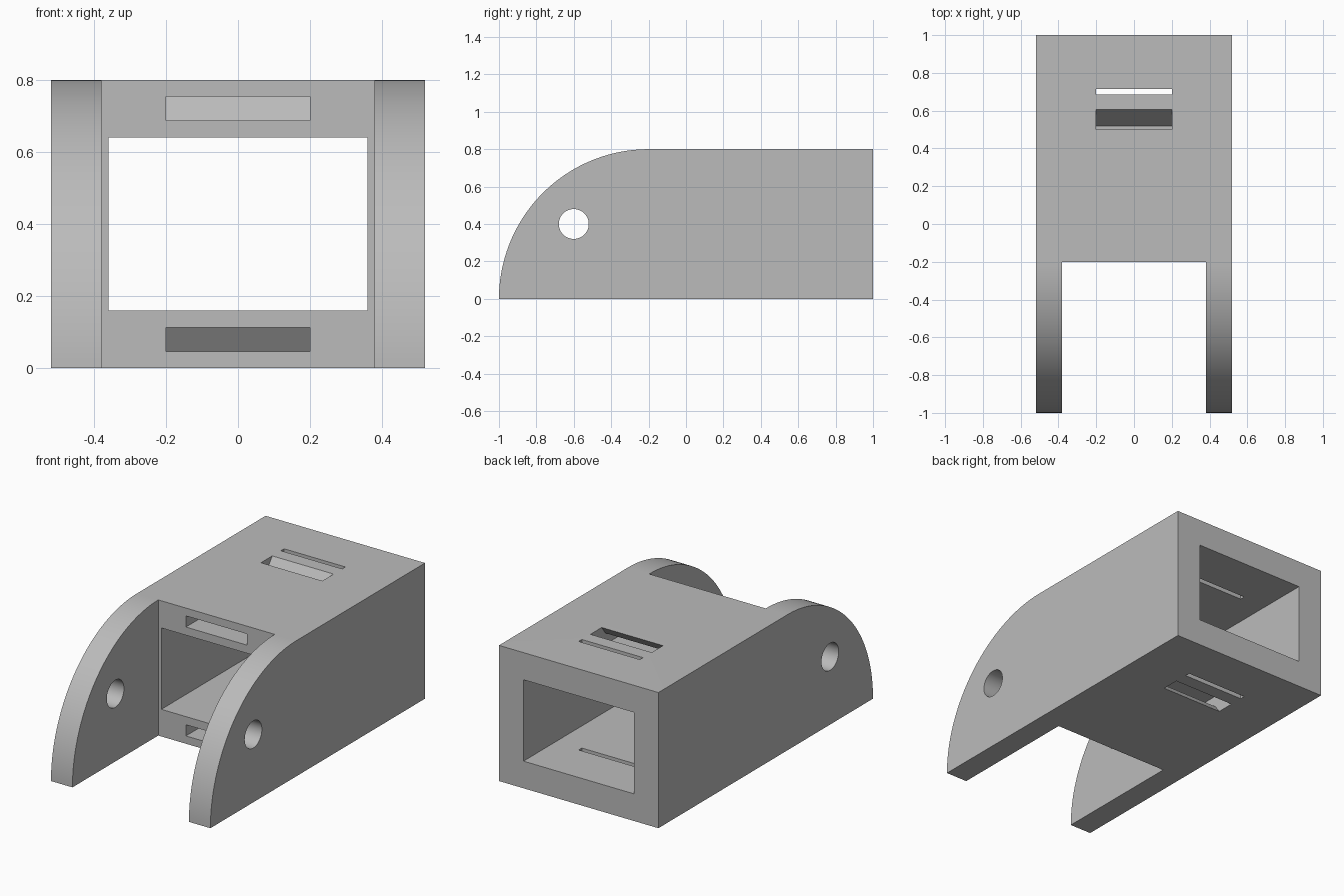
import bpy, bmesh
from math import sin, cos, pi, radians

if "Cube" in bpy.data.objects:
    bpy.data.objects.remove(bpy.data.objects["Cube"], do_unlink=True)

HEIGHT = 0.8
grey = bpy.data.materials.new("plain grey")
grey.use_nodes = True
colour = (0.5, 0.5, 0.5, 1)
grey.diffuse_color = colour
grey.node_tree.nodes["Principled BSDF"].inputs["Base Color"].default_value = colour


def extrude(name, profile, half_width):
    """Solid made from a (y, z) profile, extruded symmetrically along x."""
    bm = bmesh.new()
    face = bm.faces.new([bm.verts.new((-half_width, y, z)) for y, z in profile])
    moved = bmesh.ops.extrude_face_region(bm, geom=[face])["geom"]
    verts = [v for v in moved if isinstance(v, bmesh.types.BMVert)]
    bmesh.ops.translate(bm, verts=verts, vec=(2 * half_width, 0, 0))
    bmesh.ops.recalc_face_normals(bm, faces=bm.faces)
    mesh = bpy.data.meshes.new(name)
    bm.to_mesh(mesh)
    bm.free()
    mesh.materials.append(grey)
    obj = bpy.data.objects.new(name, mesh)
    bpy.context.collection.objects.link(obj)
    return obj


def rect(y0, y1, z0, z1):
    return [(y0, z0), (y1, z0), (y1, z1), (y0, z1)]


def arc(cy, cz, r, start, end, steps):
    angles = [start + (end - start) * i / steps for i in range(steps + 1)]
    return [(cy + r * cos(a), cz + r * sin(a)) for a in angles]


# Body with quarter-round front
body = extrude("bracket_body",
               [(1, 0), (1, HEIGHT)] + arc(-0.2, 0, HEIGHT, pi / 2, pi, 48), 0.52)

# Strap channel: enters at the front wall and ramps out through the top
channel = [(-0.3, 0.688), (0.52, 0.688), (0.605, HEIGHT), (0.605, 0.9),
           (0.5, 0.9), (0.5, HEIGHT), (0.466, 0.754), (-0.3, 0.754)]

cutters = [
    extrude("fork_gap_cutter", rect(-1.2, -0.2, -0.1, 0.9), 0.38),
    extrude("tunnel_cutter", rect(-0.3, 1.1, 0.16, 0.64), 0.36),
    extrude("pin_hole_cutter", arc(-0.6, 0.4, 0.08, 0, 2 * pi, 48)[:-1], 0.7),
    extrude("slit_cutter", rect(0.685, 0.715, -0.1, 0.9), 0.2),
    extrude("upper_channel_cutter", channel, 0.2),
    extrude("lower_channel_cutter", [(y, HEIGHT - z) for y, z in channel], 0.2),
]

# Cut every opening, then discard the cutters
bpy.context.view_layer.objects.active = body
body.select_set(True)
for cutter in cutters:
    cutter.hide_render = True
    mod = body.modifiers.new(cutter.name, "BOOLEAN")
    mod.operation = "DIFFERENCE"
    mod.solver = "EXACT"
    mod.object = cutter
    bpy.ops.object.modifier_apply(modifier=mod.name)
    bpy.data.objects.remove(cutter, do_unlink=True)

bpy.ops.object.shade_smooth_by_angle(angle=radians(30))
